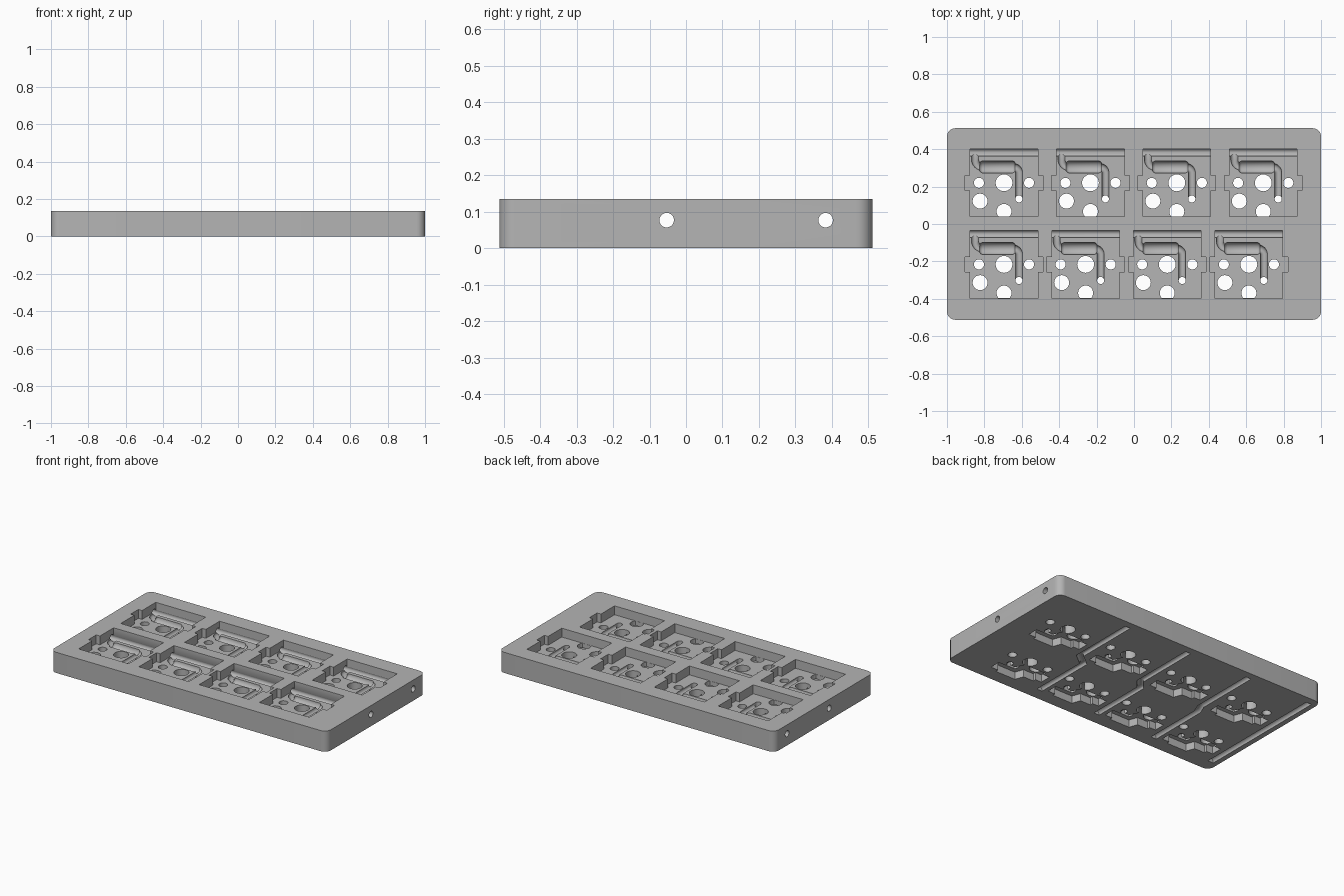
import bpy
import bmesh
from math import sin, cos, pi, radians
from mathutils import Vector

cube = bpy.data.objects.get("Cube")
if cube:
    bpy.data.objects.remove(cube, do_unlink=True)

TOP, FLOOR, SOCKET = 0.135, 0.077, 0.048
WIRE = 0.02

grey = bpy.data.materials.new("plain grey")
grey.use_nodes = True
colour = (0.46, 0.46, 0.46, 1)
grey.diffuse_color = colour
grey.node_tree.nodes["Principled BSDF"].inputs["Base Color"].default_value = colour

# Key positions: the two rows have different spacing
centres = [Vector((-0.695 + pitch * i, y))
           for pitch, y in ((0.462, 0.22), (0.4364, -0.216)) for i in range(4)]


def prism(bm, points, z0, z1):
    """Extrude a counter-clockwise outline between two heights."""
    low = [bm.verts.new((p[0], p[1], z0)) for p in points]
    high = [bm.verts.new((p[0], p[1], z1)) for p in points]
    bm.faces.new(low[::-1])
    bm.faces.new(high)
    for i in range(len(points)):
        j = (i + 1) % len(points)
        bm.faces.new((low[i], low[j], high[j], high[i]))


def arc(cx, cy, r, start, end, steps=8):
    return [Vector((cx + r * cos(radians(start + (end - start) * i / steps)),
                    cy + r * sin(radians(start + (end - start) * i / steps))))
            for i in range(steps + 1)]


def tube(bm, path, radii, z, sides=24):
    """Sweep a circle along a flat path, with mitred bends and capped ends."""
    path = [Vector(p) for p in path]
    if isinstance(radii, float):
        radii = [radii] * len(path)
    rings = []
    for i, p in enumerate(path):
        before = (p - path[i - 1]).normalized() if i else (path[1] - p).normalized()
        after = (path[i + 1] - p).normalized() if i < len(path) - 1 else before
        t = (before + after).normalized()
        side = Vector((-t.y, t.x)) / max(t.dot(before), 0.5)
        ring = []
        for k in range(sides):
            a = 2 * pi * (k + 0.5) / sides
            q = p + side * radii[i] * cos(a)
            ring.append(bm.verts.new((q.x, q.y, z + radii[i] * sin(a))))
        rings.append(ring)
    for a, b in zip(rings, rings[1:]):
        for k in range(sides):
            j = (k + 1) % sides
            bm.faces.new((a[k], a[j], b[j], b[k]))
    bm.faces.new(rings[0])
    bm.faces.new(rings[-1][::-1])


def finish(bm, name):
    bmesh.ops.recalc_face_normals(bm, faces=bm.faces)
    mesh = bpy.data.meshes.new(name)
    bm.to_mesh(mesh)
    bm.free()
    mesh.materials.append(grey)
    obj = bpy.data.objects.new(name, mesh)
    bpy.context.collection.objects.link(obj)
    return obj


def carve(bm, name):
    """Subtract a shape from the plate and discard the cutter."""
    cutter = finish(bm, name)
    cutter.hide_render = True
    mod = plate.modifiers.new(name, 'BOOLEAN')
    mod.operation = 'DIFFERENCE'
    mod.solver = 'EXACT'
    mod.object = cutter
    bpy.context.view_layer.objects.active = plate
    bpy.ops.object.modifier_apply(modifier=name)
    bpy.data.objects.remove(cutter, do_unlink=True)


def carve_keys(name, build):
    """Repeat one cutter at every key."""
    bm = bmesh.new()
    for c in centres:
        build(bm, c)
    carve(bm, name)


# Plate with rounded upright corners
bm = bmesh.new()
r, hx, hy = 0.045, 1.0, 0.512
outline = []
for sx, sy, start in ((1, 1, 0), (-1, 1, 90), (-1, -1, 180), (1, -1, 270)):
    outline += arc(sx * (hx - r), sy * (hy - r), r, start, start + 90)
prism(bm, outline, 0, TOP)
plate = finish(bm, "switch_plate")


# Square switch pockets with a clip notch on each side
def pocket(bm, c):
    h, tab, n = 0.181, 0.208, 0.04
    half = [(h, -h), (h, -n), (tab, -n), (tab, n), (h, n), (h, h)]
    shape = half + [(-x, -y) for x, y in half]
    prism(bm, [c + Vector(p) for p in shape], FLOOR, TOP + 0.1)


carve_keys("pockets", pocket)


# Stepped socket recesses underneath, with a narrow pad at each end
def socket(bm, c):
    shape = [(-0.2, -0.135), (-0.155, -0.135), (-0.155, -0.155), (-0.08, -0.155),
             (-0.06, -0.21), (0.085, -0.21), (0.085, -0.19), (0.138, -0.19),
             (0.138, -0.12), (0.085, -0.12), (0.085, -0.1), (0.03, -0.1),
             (0.0, -0.042), (-0.155, -0.042), (-0.155, -0.062), (-0.2, -0.062)]
    prism(bm, [c + Vector(p) for p in shape], -0.1, SOCKET)


carve_keys("sockets", socket)


# Post, pin and wire holes
def holes(bm, c):
    for x, y, rad in ((0, 0, 0.045), (-0.134, 0, 0.027), (0.134, 0, 0.027),
                      (-0.128, -0.0975, 0.04), (0.08, -0.086, 0.019)):
        prism(bm, arc(c.x + x, c.y + y, rad, 0, 345, 23), -0.1, FLOOR + 0.02)
    # Lower pin hole stops at the pocket wall
    prism(bm, arc(c.x, c.y - 0.153, 0.04, -42, 222, 24), -0.1, FLOOR + 0.02)


carve_keys("holes", holes)


# Bent wire channels in the pocket floors
def wire(bm, c):
    path = [Vector((-0.155, 0.163))] + arc(-0.115, 0.125, 0.04, 180, 270)
    path += arc(0.05, 0.055, 0.03, 90, 0) + [Vector((0.08, -0.086))]
    tube(bm, [c + p for p in path], WIRE - 0.001, FLOOR)


carve_keys("wire_channels", wire)


# Wider channel for the component body
def body(bm, c):
    xs = [-0.13, -0.125, -0.115, 0.045, 0.055, 0.06]
    tube(bm, [c + Vector((x, 0.085)) for x in xs],
         [0.021, 0.028, 0.033, 0.033, 0.028, 0.021], FLOOR)


carve_keys("body_channels", body)

# Row bores running the full width
bm = bmesh.new()
for y in (0.383, -0.053):
    tube(bm, [(-1.1, y), (1.1, y)], WIRE, FLOOR)
carve(bm, "row_bores")

# Column grooves underneath, stepping across between the rows
bm = bmesh.new()
for upper, lower in zip(centres[:4], centres[4:]):
    a, b = upper.x - 0.252, lower.x - 0.252
    tube(bm, [(a, 0.465), (a, 0.03), (b, -0.03), (b, -0.43)], WIRE, 0.004)
carve(bm, "column_grooves")

# Smooth the curved walls and keep the rims sharp
bpy.ops.object.select_all(action='DESELECT')
plate.select_set(True)
bpy.context.view_layer.objects.active = plate
bpy.ops.object.shade_smooth_by_angle(angle=radians(30))
